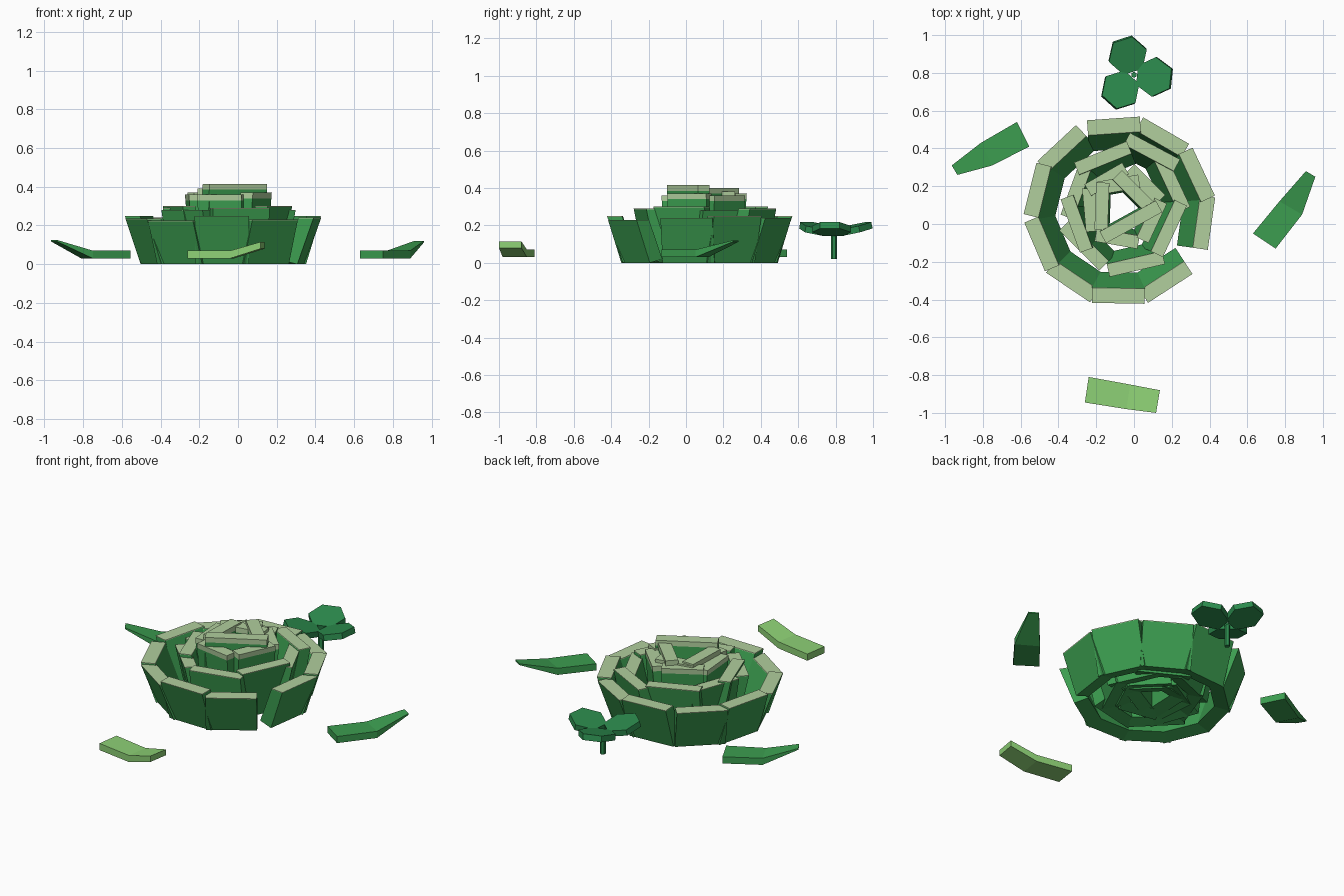
import bpy, bmesh
from math import radians, cos, sin, pi
from mathutils import Vector, Matrix

cube = bpy.data.objects.get("Cube")
if cube:
    bpy.data.objects.remove(cube, do_unlink=True)


def material(name, r, g, b):
    m = bpy.data.materials.new(name)
    m.use_nodes = True
    m.diffuse_color = (r, g, b, 1)
    bsdf = next(n for n in m.node_tree.nodes if n.type == 'BSDF_PRINCIPLED')
    bsdf.inputs["Base Color"].default_value = (r, g, b, 1)
    return m


GREEN = material("petal_green", 0.045, 0.34, 0.08)
PALE = material("pale_rim", 0.44, 0.62, 0.34)
LIME = material("lime_leaf", 0.27, 0.64, 0.18)
CLOVER = material("clover_green", 0.025, 0.26, 0.075)


def finish(name, bm, *mats):
    bmesh.ops.recalc_face_normals(bm, faces=bm.faces)
    mesh = bpy.data.meshes.new(name)
    bm.to_mesh(mesh)
    bm.free()
    for m in mats:
        mesh.materials.append(m)
    obj = bpy.data.objects.new(name, mesh)
    bpy.context.collection.objects.link(obj)
    return obj


def loft(bm, sections):
    """Join four-point sections into a closed solid; returns faces per step."""
    rows = [[bm.verts.new(p) for p in s] for s in sections]
    steps = []
    for a, b in zip(rows, rows[1:]):
        steps.append([bm.faces.new((a[i], a[(i + 1) % 4], b[(i + 1) % 4], b[i]))
                      for i in range(4)])
    bm.faces.new(rows[0])
    steps[-1].append(bm.faces.new(rows[-1]))
    return steps


def petal_ring(name, centre, petals, thick, lean, base, cap):
    """Outward leaning slabs: each petal is (angle, radius, length, top)."""
    bm = bmesh.new()
    for angle, radius, length, top in petals:
        turn = Matrix.Rotation(radians(angle), 3, 'Z')

        def section(z, slope=0):
            mid = radius - lean * (1 - z / top)
            return [turn @ Vector((mid + u * thick / 2, v * length / 2,
                                   z - min(u, 0) * slope)) + Vector(centre)
                    for u, v in ((-1, -1), (1, -1), (1, 1), (-1, 1))]

        steps = loft(bm, [section(base, 0.02), section(top - cap), section(top)])
        for f in steps[-1]:
            f.material_index = 1
    finish(name, bm, GREEN, PALE)


# Rosette, from the outer ring inward
outer_angles = (-91, -57, -8, 25, 60, 94, 133, 166, 203, 236)
outer_tops = (0.25, 0.23, 0.24, 0.25, 0.24, 0.25, 0.24, 0.25, 0.235, 0.225)
petal_ring("outer_petals", (-0.075, 0.07, 0),
           [(a, 0.45, 0.28, t) for a, t in zip(outer_angles, outer_tops)],
           0.08, 0.085, 0, 0.004)
middle = ((112, 0.28), (62, 0.33), (25, 0.29), (-25, 0.27),
          (-77, 0.31), (225, 0.29), (200, 0.26), (160, 0.26))
petal_ring("middle_petals", (-0.06, 0.09, 0),
           [(a, r, 0.3, 0.3 - 0.01 * (i % 3)) for i, (a, r) in enumerate(middle)],
           0.07, 0.06, 0.005, 0.004)
petal_ring("inner_petals", (-0.06, 0.09, 0),
           [(a, 0.17, 0.23, 0.36 + 0.01 * (i % 2))
            for i, a in enumerate((-100, -25, 45, 120, 185))],
           0.07, 0.03, 0.01, 0.03)
petal_ring("heart_petals", (-0.06, 0.09, 0),
           [(-61, 0.09, 0.34, 0.415), (45, 0.1, 0.28, 0.4),
            (178, 0.11, 0.25, 0.39), (100, 0.12, 0.22, 0.38)],
           0.07, 0.01, 0.015, 0.03)


def fallen_leaf(name, mat, stations, tip_z, tip_thick):
    """Flat leaf bent up at its middle; stations are left and right edge points."""
    bm = bmesh.new()
    spans = ((0.03, 0.07), (0.03, 0.07), (tip_z - tip_thick, tip_z))
    loft(bm, [[(*l, lo), (*r, lo), (*r, hi), (*l, hi)]
              for (l, r), (lo, hi) in zip(stations, spans)])
    finish(name, bm, mat)


# Loose leaves on the ground
fallen_leaf("front_leaf", LIME, [((-0.24, -0.81), (-0.26, -0.945)),
                                 ((-0.02, -0.85), (-0.04, -0.98)),
                                 ((0.137, -0.88), (0.117, -1.0))], 0.115, 0.035)
fallen_leaf("left_leaf", GREEN, [((0.63, -0.05), (0.75, -0.13)),
                                 ((0.77, 0.12), (0.89, 0.05)),
                                 ((0.91, 0.28), (0.96, 0.25))], 0.12, 0.008)
fallen_leaf("right_leaf", GREEN, [((-0.62, 0.54), (-0.555, 0.41)),
                                  ((-0.81, 0.43), (-0.75, 0.31)),
                                  ((-0.965, 0.31), (-0.935, 0.26))], 0.125, 0.008)

# Clover: stem and three tilted hexagonal leaflets
stem_at = Vector((0, 0.79, 0))


def prism(bm, sides, radius, height, matrix):
    bmesh.ops.create_cone(bm, cap_ends=True, segments=sides, radius1=radius,
                          radius2=radius, depth=height, matrix=matrix)


bm = bmesh.new()
prism(bm, 6, 0.016, 0.13, Matrix.Translation(stem_at + Vector((0, 0, 0.085))))
finish("clover_stem", bm, CLOVER)
bm = bmesh.new()
for angle in (108, -6, 228):
    place = (Matrix.Translation(stem_at + Vector((0, 0, 0.155)))
             @ Matrix.Rotation(radians(angle), 4, 'Z')
             @ Matrix.Rotation(radians(-13), 4, 'Y')
             @ Matrix.Translation((0.112, 0, 0))
             @ Matrix.Rotation(pi / 2, 4, 'Z'))
    # Turn the hexagon so that a corner points at the stem
    prism(bm, 6, 0.105, 0.035, place @ Matrix.Rotation(pi / 2, 4, 'Z'))
finish("clover_leaflets", bm, CLOVER)
